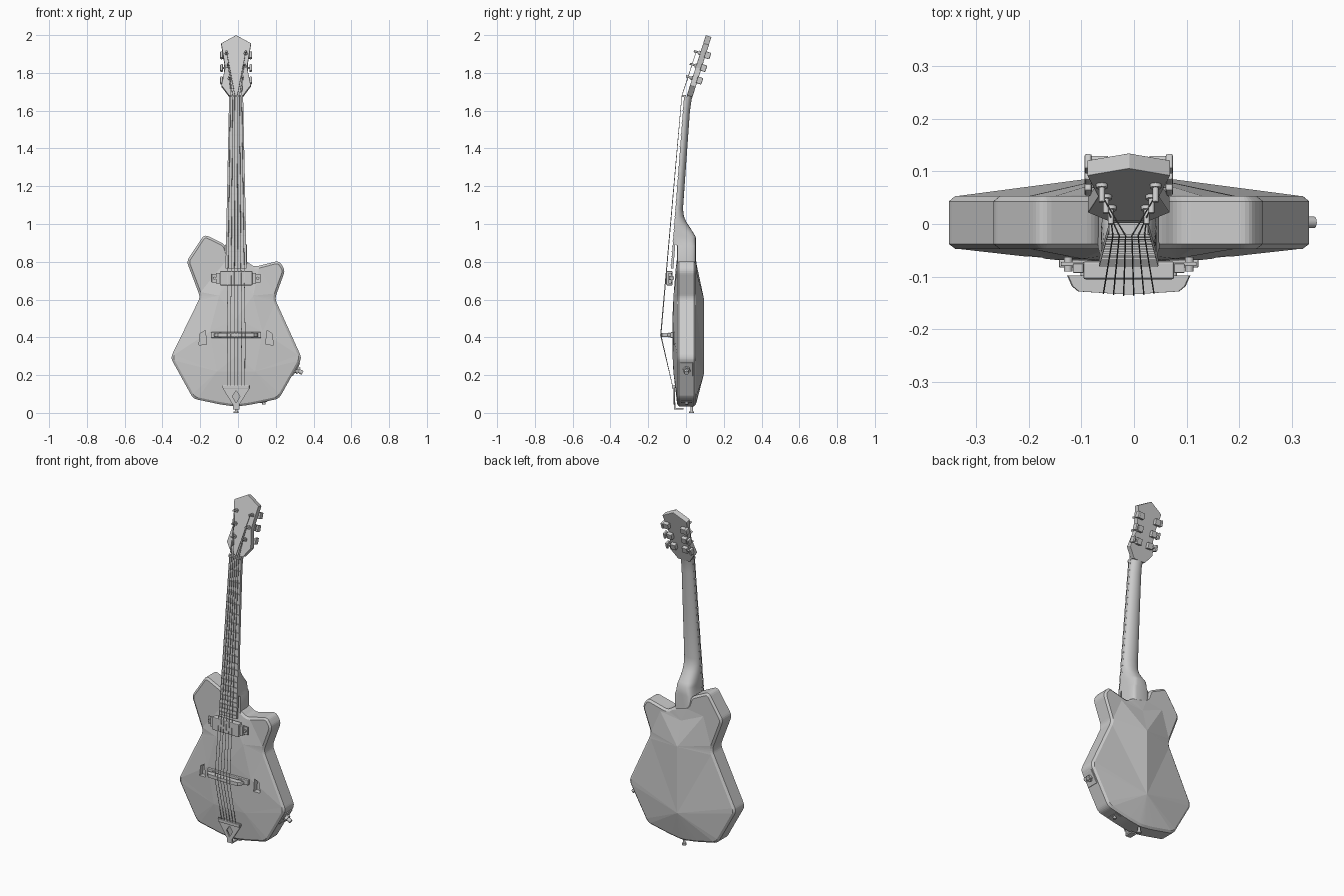
import bpy, bmesh, math
from mathutils import Vector as V
from mathutils.geometry import delaunay_2d_cdt

if "Cube" in bpy.data.objects:
    bpy.data.objects.remove(bpy.data.objects["Cube"])

CX = -0.01                      # centre line of the instrument
A = math.radians(17.5)          # headstock tilt


def mesh(name, verts, faces, bevel=0, smooth=False):
    bm = bmesh.new()
    vs = [bm.verts.new(v) for v in verts]
    for f in faces:
        bm.faces.new([vs[i] for i in f])
    bmesh.ops.recalc_face_normals(bm, faces=bm.faces)
    me = bpy.data.meshes.new(name)
    bm.to_mesh(me)
    bm.free()
    ob = bpy.data.objects.new(name, me)
    bpy.context.collection.objects.link(ob)
    if bevel:
        m = ob.modifiers.new("bevel", 'BEVEL')
        m.width, m.segments = bevel, 2
    if smooth:
        bpy.ops.object.select_all(action='DESELECT')
        ob.select_set(True)
        bpy.context.view_layer.objects.active = ob
        bpy.ops.object.shade_smooth_by_angle(angle=math.radians(35))
    return ob


def loft(name, rings, bevel=0, smooth=False):
    n = len(rings[0])
    faces = [(k*n+i, k*n+(i+1) % n, (k+1)*n+(i+1) % n, (k+1)*n+i)
             for k in range(len(rings)-1) for i in range(n)]
    last = (len(rings)-1)*n
    faces += [tuple(range(n)), tuple(range(last, last+n))]
    return mesh(name, [p for r in rings for p in r], faces, bevel, smooth)


def block(name, c, size, ax=V((1, 0, 0)), ay=V((0, 1, 0)), bevel=0):
    az, c = ax.cross(ay), V(c)
    h = [s/2 for s in size]
    return loft(name, [[c+ax*h[0]*a+ay*h[1]*b+az*h[2]*k for a, b in
                        ((-1, -1), (1, -1), (1, 1), (-1, 1))] for k in (-1, 1)], bevel)


def rod(name, p0, p1, r, r2=None, n=16):
    p0, p1 = V(p0), V(p1)
    u = (p1-p0).orthogonal().normalized()
    w = (p1-p0).normalized().cross(u)
    ring = lambda p, q: [p+(u*math.cos(t*math.tau/n)+w*math.sin(t*math.tau/n))*q for t in range(n)]
    return loft(name, [ring(p0, r), ring(p1, r if r2 is None else r2)], smooth=True)


def rounded(pts, cut, seg=5):
    out = []
    for i, p in enumerate(pts):
        p, a, b = V(p), V(pts[i-1]), V(pts[(i+1) % len(pts)])
        s, e = p+(a-p).normalized()*cut, p+(b-p).normalized()*cut
        for k in range(seg+1):
            t = k/seg
            out.append(s*(1-t)**2+p*2*t*(1-t)+e*t*t)
    return out


def inset(pts, d):              # outline runs counter-clockwise in x,z
    out = []
    for i, p in enumerate(pts):
        t = (pts[(i+1) % len(pts)]-pts[i-1]).normalized()
        out.append(p+V((-t.y, t.x))*d)
    return out


# body: rounded outline, rim bands, faceted front and back
outline = rounded([(-.178, .945), (-.272, .803), (-.2, .613), (-.357, .292), (-.237, .075),
                   (-.09, .044), (-.01, .033), (.07, .044), (.217, .075), (.338, .29), (.195, .605),
                   (.25, .755), (.217, .806), (.085, .772), (.05, .80), (-.05, .83), (-.068, .892)], .024)
inner = inset(outline, .012)
N = len(outline)
verts = [V((p.x, y, p.y)) for ring, y in ((inner, -.047), (outline, -.038), (outline, .043), (inner, .053))
         for p in ring]
faces = [(k*N+i, k*N+(i+1) % N, (k+1)*N+(i+1) % N, (k+1)*N+i) for k in range(3) for i in range(N)]


def lid(first, peaks, ridges):
    base = len(verts)
    verts.extend(V(p) for p in peaks)
    ids = list(range(first, first+N))+list(range(base, base+len(peaks)))
    edges = [(i, (i+1) % N) for i in range(N)]+[(N+a, N+b) for a, b in ridges]
    r = delaunay_2d_cdt([V((verts[i].x, verts[i].z)) for i in ids], edges, [], 1, 1e-6)
    faces.extend(tuple(ids[r[3][i][0]] for i in f) for f in r[2])


lid(0, [(-.10, -.066, .62), (.08, -.066, .62), (-.15, -.068, .43), (.13, -.068, .43),
        (-.11, -.067, .22), (.09, -.067, .22), (-.01, -.072, .50), (-.01, -.071, .30), (-.01, -.055, .76)],
    [(0, 2), (2, 4), (1, 3), (3, 5), (6, 7), (0, 6), (1, 6), (8, 6)])
lid(3*N, [(-.01, .096, .60), (-.01, .096, .21), (-.15, .053, .80), (.13, .053, .755), (-.01, .06, .74)],
    [(0, 1), (0, 2), (0, 3), (0, 4), (2, 4), (3, 4)])
body = mesh("body", verts, faces)

# sound holes
for s, side in ((-1, "left"), (1, "right")):
    prof = [(.155, .405), (.185, .435), (.197, .365), (.157, .36)]
    prof = [(.19, .42), (.163, .437), (.157, .362), (.197, .36)]
    cutter = loft("sound_hole_cutter_"+side, [[V((CX+s*x, y, z)) for x, z in prof] for y in (-.12, -.035)])
    cutter.hide_render = True
    cutter.hide_set(True)
    m = body.modifiers.new("sound_hole", 'BOOLEAN')
    m.operation, m.object, m.solver = 'DIFFERENCE', cutter, 'EXACT'


# neck with heel, as D-shaped sections
def board(z):                   # playing surface
    return -.01-.076*(1.68-z)


def board_w(z):
    return .037+.019*(1.68-z)/.9


rings = []
for z, f, b, w, e in ((1.735, .028, .046, .045, 1), (1.70, .012, .043, .038, 1), (1.66, .0, .03, .037, 1),
                      (1.60, None, .021, 0, 1), (1.35, None, .003, 0, 1), (1.08, None, -.016, 0, 1),
                      (1.04, None, -.011, 0, .95), (1.01, None, .002, 0, .9), (.98, None, .022, 0, .8),
                      (.955, None, .038, 0, .65), (.935, None, .05, 0, .5), (.895, None, .052, 0, .4),
                      (.885, -.046, .052, .058, .35), (.77, -.046, .052, .058, .35)):
    f, w = board(z)+.009 if f is None else f, w or board_w(z)
    ring = []
    for k in range(17):
        t = math.pi*k/16
        c, s = math.cos(t), max(math.sin(t), 0)
        ring.append(V((CX+w*math.copysign(abs(c)**e, c), f+(b-f)*s**e, z)))
    rings.append(ring)
loft("neck", rings, smooth=True)

# fretboard, nut and frets
loft("fretboard", [[V((CX+s*board_w(z), board(z)+d, z)) for s, d in ((-1, 0), (1, 0), (1, .013), (-1, .013))]
                   for z in (1.675, .765)])
block("nut", (CX, board(1.678)-.001, 1.678), (.074, .02, .012))
for n in range(1, 22):
    z = 1.672-1.265*(1-2**(-n/12))
    block("fret", (CX, board(z)-.001, z), (2*board_w(z), .005, .005))


# headstock
def H(x, z, d):                 # d = depth behind the front surface
    return V((CX+x, .105-(2-z)*math.tan(A)+d*math.cos(A), z-d*math.sin(A)))


half = [(.079, 1.957), (.058, 1.83), (.078, 1.735), (.068, 1.722), (.038, 1.682)]
shape = [(0, 2.0)]+half+[(-x, z) for x, z in reversed(half)]
loft("headstock", [[H(x, z, d) for x, z in shape] for d in (0, .031)], bevel=.002)

# tuners
up, back, X = V((0, math.sin(A), math.cos(A))), V((0, math.cos(A), -math.sin(A))), V((1, 0, 0))
posts = []
for s in (-1, 1):
    for x, z in ((.051, 1.905), (.043, 1.838), (.034, 1.772)):
        x *= s
        posts.append((x, z))
        rod("tuner_bushing", H(x, z, .01), H(x, z, -.007), .011)
        rod("tuner_post", H(x, z, .01), H(x, z, -.035), .0055)
        block("tuner_housing", H(x+s*.004, z, .041), (.032, .022, .034), X, back, .002)
        rod("tuner_shaft", H(x, z, .042), H(s*.074, z, .042), .005)
        block("tuner_knob", H(s*.077, z, .041), (.014, .03, .036), X, back, .004)

# pickup
py = -.088
block("pickup", (CX, py, .713), (.172, .034, .075), bevel=.004)
block("pickup_plate", (CX, py+.012, .713), (.258, .008, .046), bevel=.002)
for s in (-1, 1):
    rod("pickup_screw", (CX+s*.115, py+.025, .713), (CX+s*.115, py-.002, .713), .008)
    block("pickup_ear", (CX+s*.096, py+.004, .713), (.02, .018, .056), bevel=.002)

# bridge
prof = [(-.117, -.098), (.117, -.098), (.108, -.118), (.096, -.128), (0, -.134), (-.096, -.128), (-.108, -.118)]
loft("bridge", [[V((CX+x*k, y, z)) for x, y in prof] for z, k in ((.402, .98), (.406, 1), (.418, 1), (.422, .98))])
block("bridge_base", (CX, -.075, .412), (.265, .016, .03), bevel=.003)
for s in (-1, 1):
    rod("bridge_post", (CX+s*.085, -.07, .412), (CX+s*.085, -.105, .412), .007)
    rod("bridge_wheel", (CX+s*.085, -.087, .412), (CX+s*.085, -.092, .412), .014)

# tailpiece: plate with a diamond opening, bracket round the bottom edge
cu = bpy.data.curves.new("tailpiece", 'CURVE')
cu.dimensions, cu.fill_mode, cu.extrude = '2D', 'BOTH', .004
for pts in ([(-.075, .147), (.075, .147), (.07, .128), (.018, .045), (-.018, .045), (-.07, .128)],
            [(0, .118), (.02, .088), (0, .052), (-.02, .088)]):
    sp = cu.splines.new('POLY')
    sp.points.add(len(pts)-1)
    for p, (x, z) in zip(sp.points, pts):
        p.co = (x, z, 0, 1)
    sp.use_cyclic_u = True
tail = bpy.data.objects.new("tailpiece", cu)
tail.location, tail.rotation_euler = (CX, -.062, 0), (math.pi/2, 0, 0)
bpy.context.collection.objects.link(tail)
block("tailpiece_bar", (CX, -.068, .137), (.14, .014, .018), bevel=.003)
block("tailpiece_hinge", (CX, -.06, .036), (.034, .008, .036))
block("tailpiece_bracket", (CX, -.037, .021), (.034, .05, .008))

# strings
for i in range(6):
    u = (i-2.5)/2.5
    px, pz = sorted(posts[:3], key=lambda p: p[1])[i] if i < 3 else sorted(posts[3:], key=lambda p: -p[1])[i-3]
    path = [H(px, pz, -.022), V((CX+u*.03, board(1.678)-.012, 1.678)),
            V((CX+u*.048, -.136+.004*abs(u), .412)), V((CX+u*.046, -.07, .137))]
    for a, b in zip(path, path[1:]):
        rod("string", a, b, .0014, n=6)

# output socket, side button and strap button
t = V((.121, 0, .215)).normalized()
nrm, Y = V((t.z, 0, -t.x)), V((0, 1, 0))
c = V((.305, .003, .232))
block("socket_plate", c+nrm*.002, (.008, .066, .08), nrm, Y, .002)
rod("socket_nut", c, c+nrm*.02, .02, n=6)
rod("socket_tip", c, c+nrm*.042, .011)
nrm = V((.2, 0, -.98)).normalized()
c = V((.135, .003, .06))
block("side_plate", c+nrm*.002, (.006, .06, .04), nrm, Y, .001)
rod("side_button", c, c+nrm*.016, .009)
rod("strap_pin", (CX, .03, .04), (CX, .03, .008), .007)
rod("strap_button", (CX, .03, .008), (CX, .03, 0), .013)
